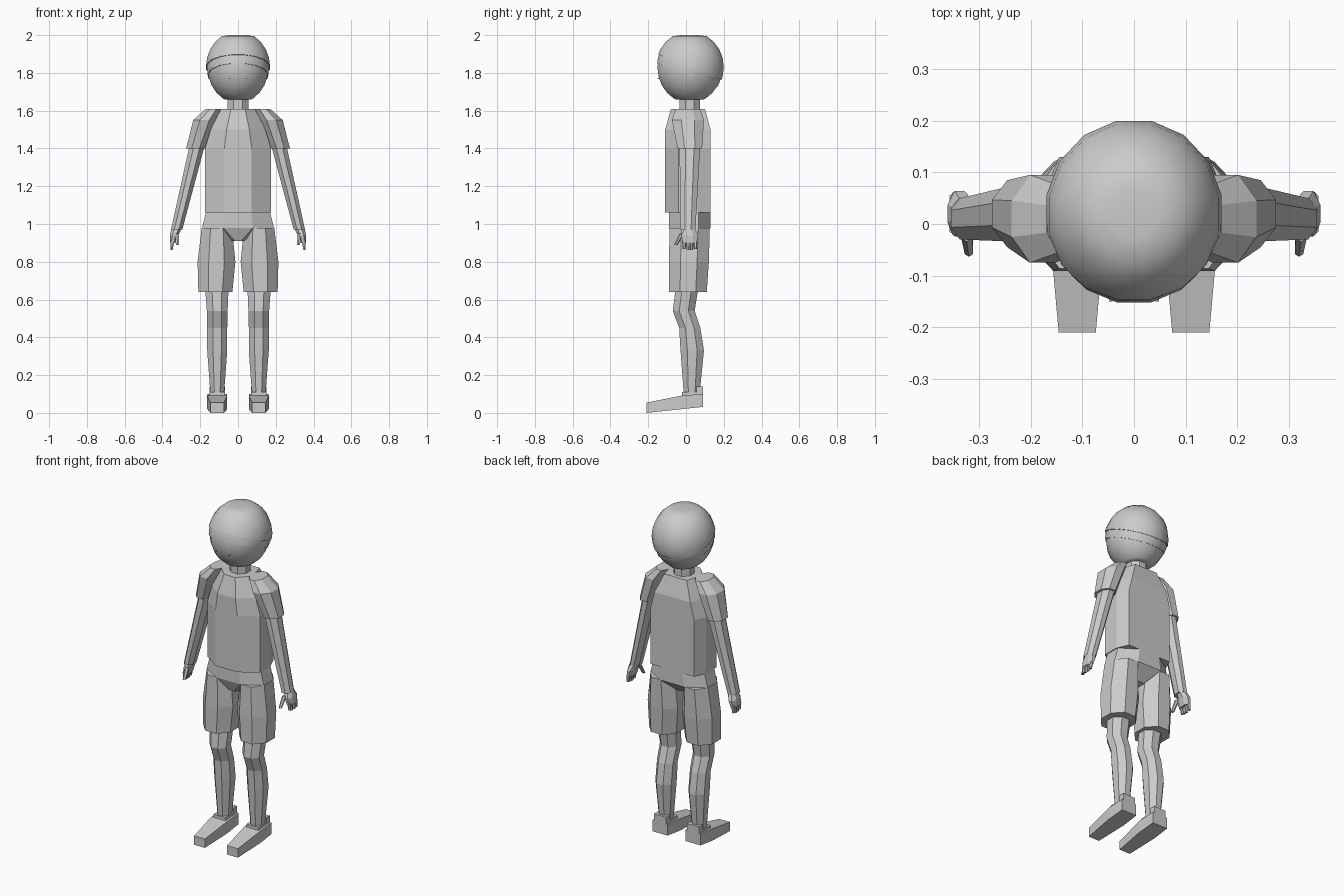
import bpy, bmesh, math
from mathutils import Vector

cube = bpy.data.objects.get("Cube")
if cube:
    bpy.data.objects.remove(cube, do_unlink=True)

grey = bpy.data.materials.new("plain grey")
grey.use_nodes = True
color = (.6, .6, .6, 1)
grey.diffuse_color = color
grey.node_tree.nodes["Principled BSDF"].inputs["Base Color"].default_value = color


def polygon(sides):
    """Section with flat front and back, scaled to fill a unit square."""
    angles = [math.tau * (i + .5) / sides for i in range(sides)]
    reach = math.cos(math.pi / sides)
    return [Vector((math.cos(a), math.sin(a))) / reach for a in angles]


def add_object(name, bm):
    bmesh.ops.recalc_face_normals(bm, faces=bm.faces)
    mesh = bpy.data.meshes.new(name)
    bm.to_mesh(mesh)
    bm.free()
    mesh.materials.append(grey)
    obj = bpy.data.objects.new(name, mesh)
    bpy.context.collection.objects.link(obj)
    return obj


def ring(level, wide, deep, x=0, mid=.02):
    """One station of a loft: half sizes, sideways and depth centres."""
    return level, wide, deep, x, mid


def loft(name, section, rings, side=1, lengthwise=False):
    """Skin a section through rings stacked upward, or along the depth."""
    bm = bmesh.new()
    loops = []
    for level, wide, deep, x, mid in rings:
        loop = []
        for a, b in section:
            across, other = side * (x + a * wide), mid + b * deep
            place = (across, level, other) if lengthwise else (across, other, level)
            loop.append(bm.verts.new(place))
        loops.append(loop)
    for low, high in zip(loops, loops[1:]):
        for i in range(len(section)):
            bm.faces.new((low[i - 1], low[i], high[i], high[i - 1]))
    bm.faces.new(loops[0])
    bm.faces.new(loops[-1])
    return add_object(name, bm)


def skull(name, grow, cut_point, cut_normal):
    """Rounded shell with a flattened crown, cut off below a plane."""
    bm = bmesh.new()
    bmesh.ops.create_uvsphere(bm, u_segments=16, v_segments=12, radius=1)
    turn = math.pi / 16
    for v in bm.verts:
        a = math.atan2(v.co.y, v.co.x) + turn
        r = math.hypot(v.co.x, v.co.y) * grow
        height = min(head_middle + v.co.z * head_half, crown)
        v.co = (r * math.cos(a) * head_wide, head_back + r * math.sin(a) * head_deep, height)
    cut = bmesh.ops.bisect_plane(bm, geom=bm.verts[:] + bm.edges[:] + bm.faces[:],
                                 plane_co=cut_point, plane_no=cut_normal, clear_inner=True)
    rim = [e for e in cut["geom_cut"] if isinstance(e, bmesh.types.BMEdge)]
    bmesh.ops.contextual_create(bm, geom=rim)
    obj = add_object(name, bm)
    bpy.ops.object.select_all(action="DESELECT")
    obj.select_set(True)
    bpy.context.view_layer.objects.active = obj
    bpy.ops.object.shade_smooth_by_angle(angle=math.radians(35))


OCT, HEX, BOX = polygon(8), polygon(6), polygon(4)
# Chest section has wide back corners
CHEST = [Vector((p.x * 2, p.y)) if p.y > .9 else p for p in OCT]

# Main levels of the figure
crown, head_middle, head_half = 2, 1.83, .19
head_wide, head_deep, head_back = .17, .18, .02
chin, collar, armpit, hem, waist, knee = 1.66, 1.61, 1.4, 1.06, .98, .54

# Head and hair, the hair sloping down to the nape
skull("head", .97, (0, 0, chin), (0, 0, 1))
skull("hair", 1.02, (0, head_back, head_middle), (0, .4, 1))
skull("nape_hair", .99, (0, .2, 1.71), (0, .4, 1))

# Neck, shirt body and pelvis
loft("neck", OCT, [ring(level, wide=.055, deep=.055) for level in (collar - .02, chin + .02)])
loft("shirt_body", CHEST, [
    ring(hem, wide=.175, deep=.12, mid=.01),
    ring(armpit, wide=.175, deep=.12, mid=.01),
    ring(1.5, wide=.145, deep=.12, mid=.01),
    ring(collar, wide=.09, deep=.09, mid=.01)])
loft("pelvis", OCT, [
    ring(.91, wide=.04, deep=.06, mid=0),
    ring(waist, wide=.19, deep=.11),
    ring(hem, wide=.17, deep=.11)])

for side, word in ((1, "left_"), (-1, "right_")):
    # Sleeve and arm
    loft(word + "sleeve", OCT, [
        ring(armpit, wide=.05, deep=.065, x=.225),
        ring(1.55, wide=.06, deep=.085, x=.177, mid=.01),
        ring(collar, wide=.04, deep=.065, x=.13, mid=.01)], side)
    loft(word + "arm", OCT, [
        ring(.97, wide=.03, deep=.04, x=.325, mid=.01),
        ring(armpit, wide=.04, deep=.054, x=.22, mid=.02)], side)

    # Hand with four fingers and a thumb
    loft(word + "palm", OCT, [
        ring(.9, wide=.015, deep=.04, x=.346),
        ring(.94, wide=.023, deep=.044, x=.338),
        ring(.97, wide=.026, deep=.03, x=.328)], side)
    for finger in range(4):
        row = finger * .02 - .01
        tip = .86 + abs(row - .02) / 4
        loft(word + "finger", HEX, [
            ring(tip, wide=.006, deep=.007, x=.352, mid=row),
            ring(.91, wide=.01, deep=.009, x=.348, mid=row)], side)
    loft(word + "thumb", HEX, [
        ring(.89, wide=.008, deep=.008, x=.32, mid=-.054),
        ring(.95, wide=.011, deep=.012, x=.324, mid=-.02)], side)

    # Shorts leg
    loft(word + "shorts_leg", OCT, [
        ring(.64, wide=.09, deep=.1, x=.12, mid=.01),
        ring(.8, wide=.1, deep=.106, x=.114, mid=.015),
        ring(waist, wide=.08, deep=.106, x=.112)], side)

    # Lower leg with calf and knee
    loft(word + "lower_leg", OCT, [
        ring(.1, wide=.036, deep=.042, x=.11, mid=.03),
        ring(.33, wide=.053, deep=.062, x=.11, mid=.033),
        ring(.45, wide=.053, deep=.056, x=.11, mid=.02),
        ring(knee, wide=.055, deep=.058, x=.11, mid=-.012),
        ring(.66, wide=.062, deep=.06, x=.112, mid=.005)], side)

    # Wedge shaped shoe with ankle collar and heel tab
    loft(word + "shoe", BOX, [
        ring(-.21, wide=.036, deep=.027, x=.11, mid=.027),
        ring(-.02, wide=.053, deep=.036, x=.11, mid=.056),
        ring(.09, wide=.05, deep=.034, x=.11, mid=.066)], side, lengthwise=True)
    for part, start, end, top in (("ankle_collar", -.02, .06, .11), ("heel_tab", .055, .09, .14)):
        loft(word + part, BOX, [
            ring(depth, wide=.04, deep=.04, x=.11, mid=top - .04)
            for depth in (start, end)], side, lengthwise=True)

    # Small flat eye
    loft(word + "eye", HEX, [
        ring(depth, wide=.003, deep=.003, x=.045, mid=1.77)
        for depth in (-.15, -.142)], side, lengthwise=True)
